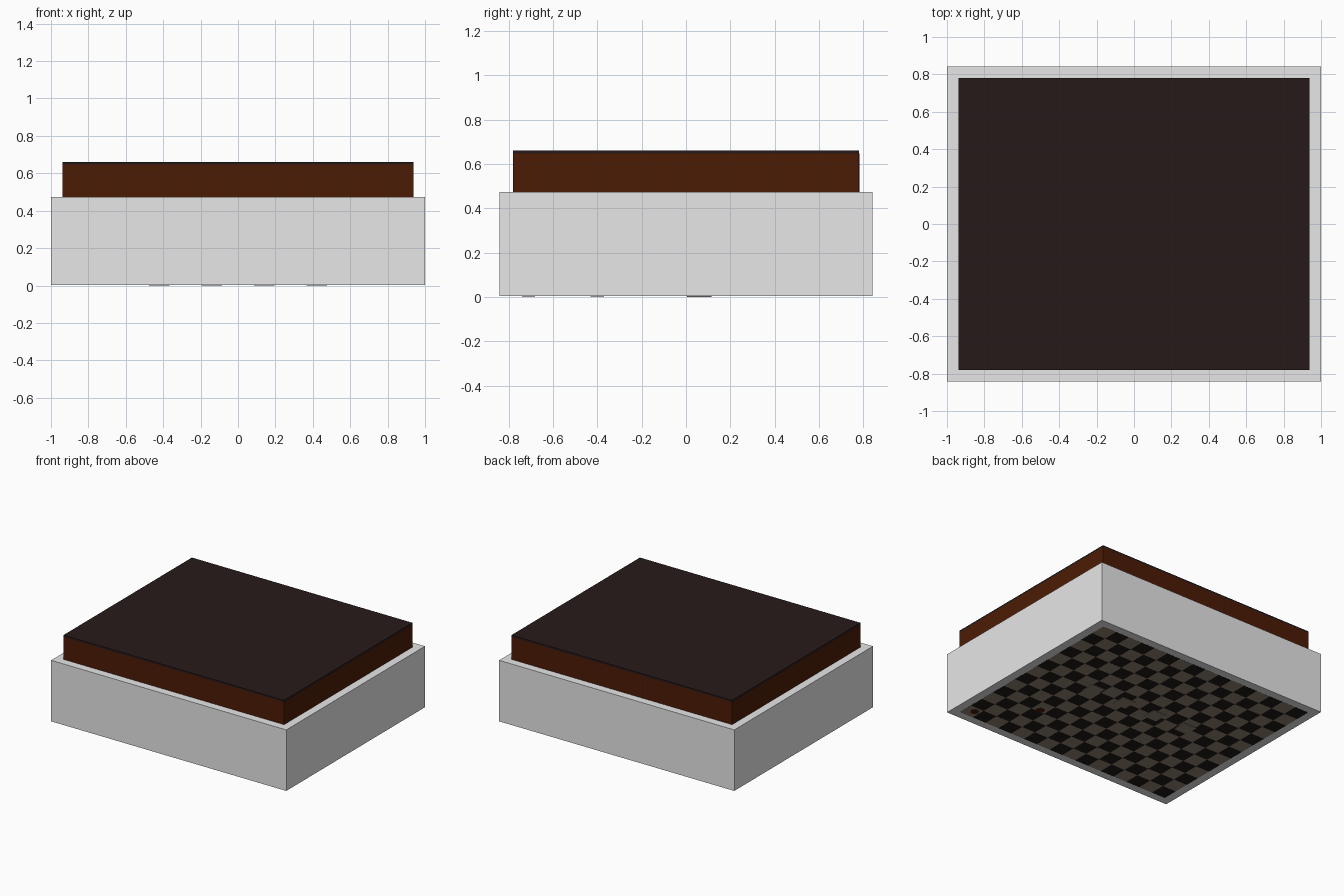
import bpy, bmesh
from mathutils import Matrix

if "Cube" in bpy.data.objects:
    bpy.data.objects.remove(bpy.data.objects["Cube"])


def colour(name, hex_code):
    m = bpy.data.materials.new(name)
    rgb = [int(hex_code[i:i + 2], 16) / 255 for i in (0, 2, 4)]
    m.diffuse_color = [c / 12.92 if c < 0.04045 else ((c + 0.055) / 1.055) ** 2.4 for c in rgb] + [1]
    m.use_nodes = True
    m.node_tree.nodes["Principled BSDF"].inputs["Base Color"].default_value = m.diffuse_color
    return m


GREY = colour("light grey", "E7E7E7")
BROWN = colour("red brown", "4B1B05")
DARK = colour("dark brown", "261A19")
BLACK = colour("tile black", "211A18")
TAUPE = colour("taupe", "8D8071")


def build(name, bm, mats):
    me = bpy.data.meshes.new(name)
    bm.to_mesh(me)
    bm.free()
    for m in mats:
        me.materials.append(m)
    ob = bpy.data.objects.new(name, me)
    bpy.context.collection.objects.link(ob)
    return ob


def add_box(bm, x0, x1, y0, y1, z0, z1, mat=0):
    mx = Matrix.Translation(((x0 + x1) / 2, (y0 + y1) / 2, (z0 + z1) / 2)) @ Matrix.Diagonal((x1 - x0, y1 - y0, z1 - z0, 1))
    verts = bmesh.ops.create_cube(bm, size=1, matrix=mx)["verts"]
    for f in {f for v in verts for f in v.link_faces}:
        f.material_index = mat


def box(name, mat, *dims):
    bm = bmesh.new()
    add_box(bm, *dims)
    return build(name, bm, [mat])


# Main stacked blocks
box("base_block", GREY, -1, 1, -0.842, 0.842, 0.004, 0.473)
box("upper_walls", BROWN, -0.938, 0.938, -0.78, 0.78, 0.473, 0.646)
box("roof_slab", DARK, -0.938, 0.938, -0.78, 0.78, 0.646, 0.66)
box("back_wall_seam", DARK, -0.182, -0.179, 0.779, 0.7815, 0.473, 0.646)

# Checkered floor tiles showing on the underside
NX, NY = 16, 13
TX, TY = 1.87 / NX, 1.56 / NY

bm = bmesh.new()
for i in range(NX):
    for j in range(NY):
        x, y = -0.935 + (i + 0.5) * TX, -0.78 + (j + 0.5) * TY
        add_box(bm, x - TX / 2, x + TX / 2, y - TY / 2, y + TY / 2, 0.0035, 0.0045, (i + j) % 2)
build("checkered_floor", bm, [BLACK, TAUPE])

# Four raised square plates in a row under the floor
bm = bmesh.new()
for x in (-0.42, -0.14, 0.14, 0.42):
    add_box(bm, x - 0.055, x + 0.055, 0.005, 0.115, 0, 0.004)
build("square_plates", bm, [TAUPE])

# Round post ends on the underside
bm = bmesh.new()
for x, y in ((0.86, -0.71), (0.52, -0.40)):
    bmesh.ops.create_cone(bm, cap_ends=True, segments=16, radius1=0.03, radius2=0.03,
                          depth=0.002, matrix=Matrix.Translation((x, y, 0.003)))
build("post_ends", bm, [BROWN])
